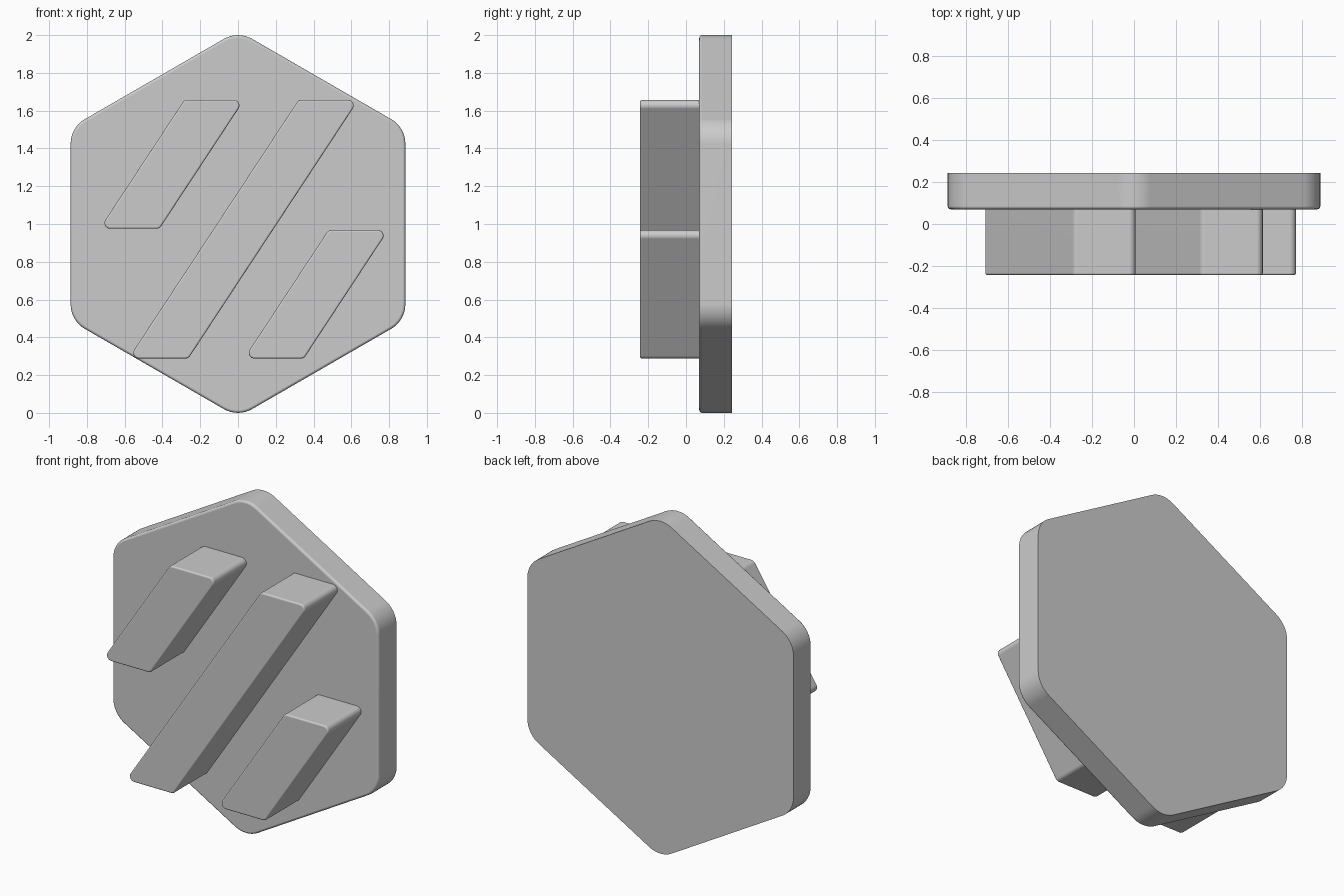
import bpy, bmesh, math
from mathutils import Vector

default_cube = bpy.data.objects.get("Cube")
if default_cube:
    bpy.data.objects.remove(default_cube, do_unlink=True)

GREY = (0.6, 0.6, 0.6, 1.0)
grey = bpy.data.materials.new("light_grey")
grey.use_nodes = True
grey.diffuse_color = GREY
grey.node_tree.nodes["Principled BSDF"].inputs["Base Color"].default_value = GREY

PLATE_FRONT, PLATE_BACK, BAR_FRONT = 0.07, 0.243, -0.243


def rounded_outline(corners, radius, steps=8):
    """Round every corner of a convex counter-clockwise outline."""
    points = []
    for i, corner in enumerate(corners):
        to_prev = (corners[i - 1] - corner).normalized()
        to_next = (corners[(i + 1) % len(corners)] - corner).normalized()
        half = to_prev.angle(to_next) / 2
        centre = corner + (to_prev + to_next).normalized() * radius / math.sin(half)
        start = corner + to_prev * radius / math.tan(half) - centre
        first = math.atan2(start.y, start.x)
        sweep = math.pi - 2 * half
        for k in range(steps + 1):
            a = first + sweep * k / steps
            points.append(centre + Vector((math.cos(a), math.sin(a))) * radius)
    return points


def slab(name, outline, front, back, edge):
    """Extrude an x-z outline along y and soften its front rim."""
    bm = bmesh.new()
    face = bm.faces.new([bm.verts.new((p.x, front, p.y)) for p in outline])
    rim = list(face.edges)
    new = bmesh.ops.extrude_face_region(bm, geom=[face], use_keep_orig=True)
    moved = [v for v in new["geom"] if isinstance(v, bmesh.types.BMVert)]
    bmesh.ops.translate(bm, verts=moved, vec=(0, back - front, 0))
    bmesh.ops.recalc_face_normals(bm, faces=bm.faces)
    bmesh.ops.bevel(bm, geom=rim, offset=edge, segments=4, profile=0.5,
                    affect='EDGES', clamp_overlap=True)
    bmesh.ops.recalc_face_normals(bm, faces=bm.faces)
    mesh = bpy.data.meshes.new(name)
    bm.to_mesh(mesh)
    bm.free()
    mesh.materials.append(grey)
    obj = bpy.data.objects.new(name, mesh)
    bpy.context.collection.objects.link(obj)
    bpy.ops.object.select_all(action='DESELECT')
    obj.select_set(True)
    bpy.context.view_layer.objects.active = obj
    bpy.ops.object.shade_smooth_by_angle(angle=math.radians(35))
    # Keep the broad faces flat next to the rounded rim
    normals = obj.modifiers.new("flat_faces", 'WEIGHTED_NORMAL')
    normals.keep_sharp = True
    return obj


# Hexagonal base plate, point upwards
circumradius = 0.886 / math.cos(math.pi / 6)
hexagon = [Vector((0, 1)) + circumradius * Vector((math.cos(a), math.sin(a)))
           for a in (math.pi / 6 + i * math.pi / 3 for i in range(6))]
slab("hexagonal_plate", rounded_outline(hexagon, 0.15),
     PLATE_FRONT, PLATE_BACK, 0.015)

# Three slanted bars: name, top right x, top z, bottom z
SLOPE, BAR_WIDTH = 1.52, 0.317
for name, right, top, bottom in (("upper_right_bar", 0.033, 1.657, 0.975),
                                 ("long_middle_bar", 0.638, 1.657, 0.288),
                                 ("lower_left_bar", 0.796, 0.968, 0.288)):
    shift = (top - bottom) / SLOPE
    corners = [Vector((right, top)), Vector((right - BAR_WIDTH, top)),
               Vector((right - BAR_WIDTH - shift, bottom)),
               Vector((right - shift, bottom))]
    slab(name, rounded_outline(corners, 0.03), BAR_FRONT, PLATE_FRONT, 0.01)
